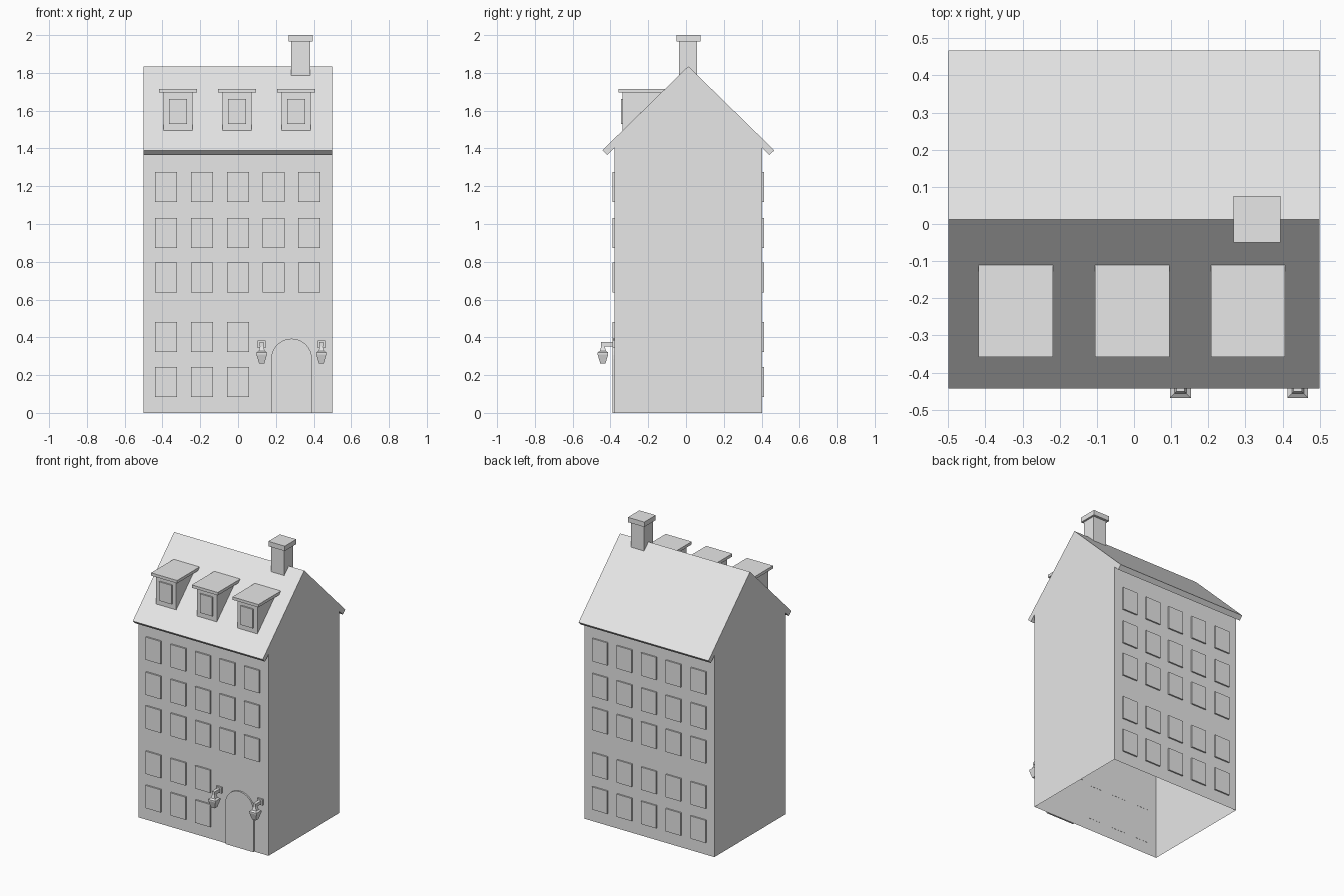
import bpy, bmesh, math
from mathutils import Matrix, Vector

if "Cube" in bpy.data.objects:
    bpy.data.objects.remove(bpy.data.objects["Cube"], do_unlink=True)

grey = bpy.data.materials.new("plain_grey")
grey.use_nodes = True
grey.diffuse_color = (0.8, 0.8, 0.8, 1)
grey.node_tree.nodes["Principled BSDF"].inputs["Base Color"].default_value = (0.8, 0.8, 0.8, 1)


def finish(name, bm):
    bmesh.ops.recalc_face_normals(bm, faces=bm.faces[:])
    mesh = bpy.data.meshes.new(name)
    bm.to_mesh(mesh)
    bm.free()
    mesh.materials.append(grey)
    obj = bpy.data.objects.new(name, mesh)
    bpy.context.collection.objects.link(obj)
    return obj


def add_box(bm, x0, x1, y0, y1, z0, z1):
    centre = Vector((x0 + x1, y0 + y1, z0 + z1)) / 2
    size = Matrix.Diagonal((x1 - x0, y1 - y0, z1 - z0, 1))
    bmesh.ops.create_cube(bm, size=1, matrix=Matrix.Translation(centre) @ size)


def box(name, *bounds):
    bm = bmesh.new()
    add_box(bm, *bounds)
    return finish(name, bm)


def prism(bm, points, offset):
    """Extrude a closed outline by an offset."""
    face = bm.faces.new([bm.verts.new(p) for p in points])
    ext = bmesh.ops.extrude_face_region(bm, geom=[face], use_keep_orig=True)
    verts = [v for v in ext["geom"] if isinstance(v, bmesh.types.BMVert)]
    bmesh.ops.translate(bm, verts=verts, vec=offset)


RIDGE_Y, RIDGE_Z = 0.012, 1.835
FRONT, BACK = -0.38, 0.403
SLOPE = 0.978


def roof_z(y):
    return RIDGE_Z - SLOPE * abs(y - RIDGE_Y)


# House shell with overhanging eaves, open underneath
half = [(0.391, 0), (0.391, 1.402), (0.429, 1.365), (0.455, 1.39)]
profile = [(RIDGE_Y - d, z) for d, z in half] + [(RIDGE_Y, RIDGE_Z)]
profile += [(RIDGE_Y + d, z) for d, z in reversed(half)]
bm = bmesh.new()
prism(bm, [(-0.5, y, z) for y, z in profile], (1, 0, 0))
bmesh.ops.recalc_face_normals(bm, faces=bm.faces[:])
floor = [f for f in bm.faces if all(v.co.z < 0.001 for v in f.verts)]
bmesh.ops.delete(bm, geom=floor, context="FACES")
finish("house_shell", bm)

# Window panels on both long walls
columns = [-0.381, -0.19, 0, 0.187, 0.376]
rows = [0.085, 0.323, 0.638, 0.873, 1.117]
for side, wall, out in (("front", FRONT, -0.01), ("back", BACK, 0.01)):
    bm = bmesh.new()
    for r, z in enumerate(rows):
        count = 3 if side == "front" and r < 2 else 5
        for x in columns[:count]:
            y0, y1 = sorted((wall - out * 0.2, wall + out))
            add_box(bm, x - 0.058, x + 0.058, y0, y1, z, z + 0.158)
    finish(side + "_windows", bm)

# Arched door
DOOR_X, DOOR_R, SPRING = 0.283, 0.108, 0.285
outline = [(DOOR_X - DOOR_R, 0), (DOOR_X + DOOR_R, 0)]
for i in range(17):
    a = math.pi * i / 16
    outline.append((DOOR_X + DOOR_R * math.cos(a), SPRING + DOOR_R * math.sin(a)))
bm = bmesh.new()
prism(bm, [(x, FRONT + 0.002, z) for x, z in outline], (0, -0.012, 0))
finish("arched_door", bm)

# Dormers: wedge body, flat cap and raised window
D_FRONT, D_TOP = -0.335, 1.695
D_BACK = RIDGE_Y - (RIDGE_Z - D_TOP) / SLOPE
for i, x in enumerate((-0.318, -0.005, 0.307), 1):
    bm = bmesh.new()
    wedge = [(D_FRONT, roof_z(D_FRONT)), (D_FRONT, D_TOP), (D_BACK, D_TOP)]
    prism(bm, [(x - 0.077, y, z) for y, z in wedge], (0.154, 0, 0))
    finish(f"dormer_body_{i}", bm)
    bm = bmesh.new()
    top = D_TOP + 0.02
    slab = [(-0.358, D_TOP), (-0.358, top),
            (RIDGE_Y - (RIDGE_Z - top) / SLOPE, top), (D_BACK, D_TOP)]
    prism(bm, [(x - 0.1, y, z) for y, z in slab], (0.2, 0, 0))
    finish(f"dormer_cap_{i}", bm)
    box(f"dormer_window_{i}", x - 0.047, x + 0.047, D_FRONT - 0.01, D_FRONT + 0.002, 1.53, 1.662)

# Chimney
box("chimney_stack", 0.281, 0.381, RIDGE_Y - 0.049, RIDGE_Y + 0.047, 1.78, 1.968)
box("chimney_cap", 0.268, 0.394, RIDGE_Y - 0.062, RIDGE_Y + 0.064, 1.966, 2.0)

# Wall lamps: plate, arm and hanging square lantern
LAMP_Y = -0.44
lantern = [(0.008, 0.355), (0.016, 0.328), (0.028, 0.32), (0.028, 0.31), (0.014, 0.262)]
for label, x in (("right", 0.125), ("left", 0.441)):
    box(f"{label}_lamp_plate", x - 0.021, x + 0.021, FRONT - 0.01, FRONT + 0.002, 0.343, 0.384)
    box(f"{label}_lamp_arm", x - 0.011, x + 0.011, LAMP_Y - 0.011, FRONT, 0.352, 0.374)
    bm = bmesh.new()
    rings = [[bm.verts.new((x + sx * w, LAMP_Y + sy * w, z))
              for sx, sy in ((-1, -1), (1, -1), (1, 1), (-1, 1))] for w, z in lantern]
    for a, b in zip(rings, rings[1:]):
        for k in range(4):
            n = (k + 1) % 4
            bm.faces.new((a[k], a[n], b[n], b[k]))
    bm.faces.new(rings[0])
    bm.faces.new(rings[-1])
    finish(f"{label}_lamp_lantern", bm)
